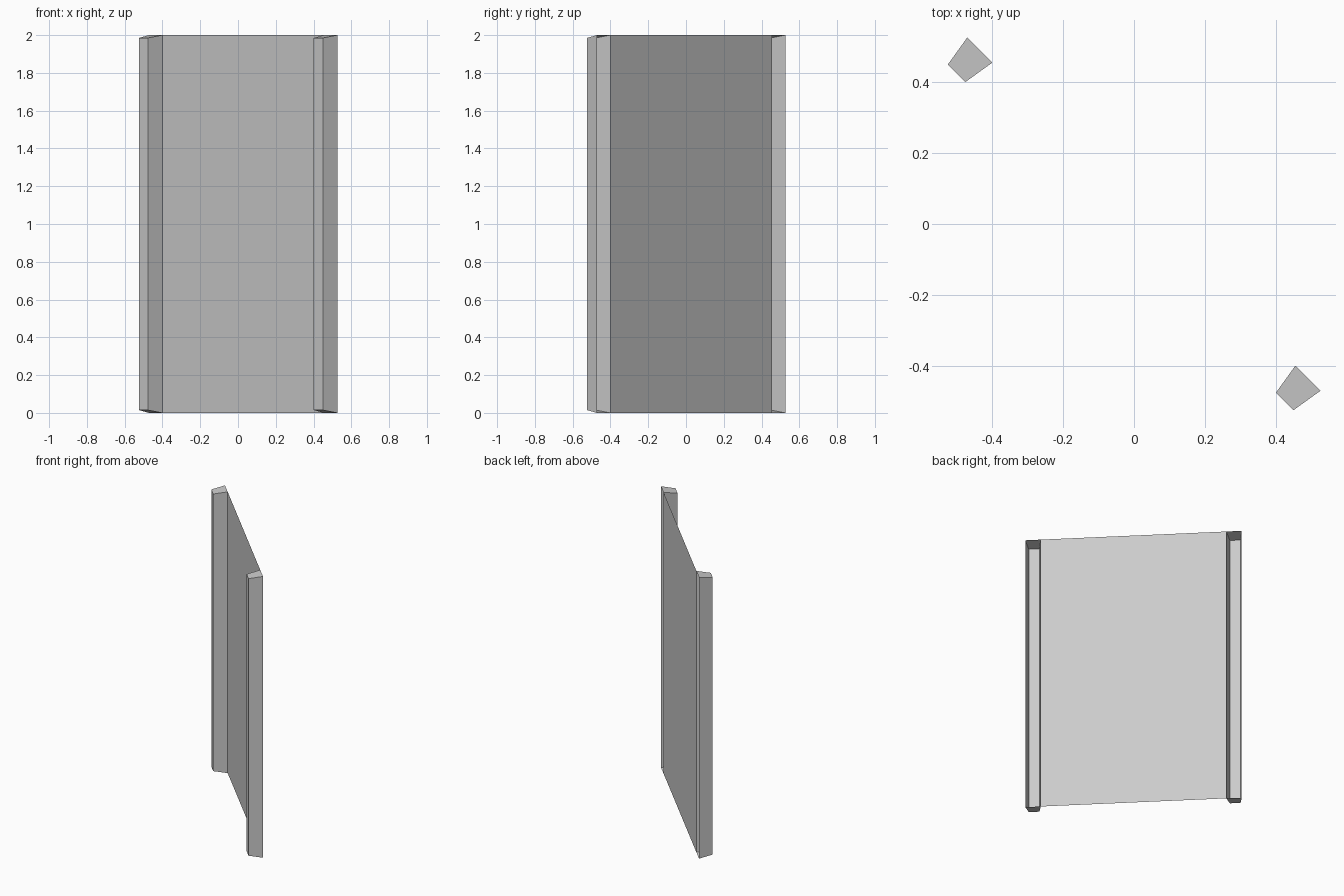
import bpy, math

if "Cube" in bpy.data.objects:
    bpy.data.objects.remove(bpy.data.objects["Cube"])

HEIGHT = 2.0
OUTER, INNER = 0.705, 0.605   # trough opening, along the panel
INSET = 0.015                 # taper of the trough walls
BACK, FRONT = 0.039, -0.053   # panel plane and raised trough face
R = math.sqrt(0.5)


def point(u, n, z):
    """Panel coordinates (along, across, up) turned 45 degrees into the world."""
    return ((u + n) * R, (n - u) * R, z)


def rect(u0, u1, n, z0, z1):
    return [point(u0, n, z0), point(u1, n, z0), point(u1, n, z1), point(u0, n, z1)]


def add_mesh(name, verts, faces):
    mesh = bpy.data.meshes.new(name)
    mesh.from_pydata(verts, [], faces)
    mesh.update()
    obj = bpy.data.objects.new(name, mesh)
    bpy.context.collection.objects.link(obj)
    return obj


# Thin flat panel between the two ribs
add_mesh("panel", rect(-INNER, INNER, BACK, 0, HEIGHT), [(0, 1, 2, 3)])

# Tapered hollow ribs on both edges, open at the back
for name, u0, u1 in (("left_rib", -OUTER, -INNER), ("right_rib", INNER, OUTER)):
    verts = rect(u0, u1, BACK, 0, HEIGHT)
    verts += rect(u0 + INSET, u1 - INSET, FRONT, INSET, HEIGHT - INSET)
    walls = [(i, (i + 1) % 4, (i + 1) % 4 + 4, i + 4) for i in range(4)]
    add_mesh(name, verts, walls + [(4, 5, 6, 7)])
